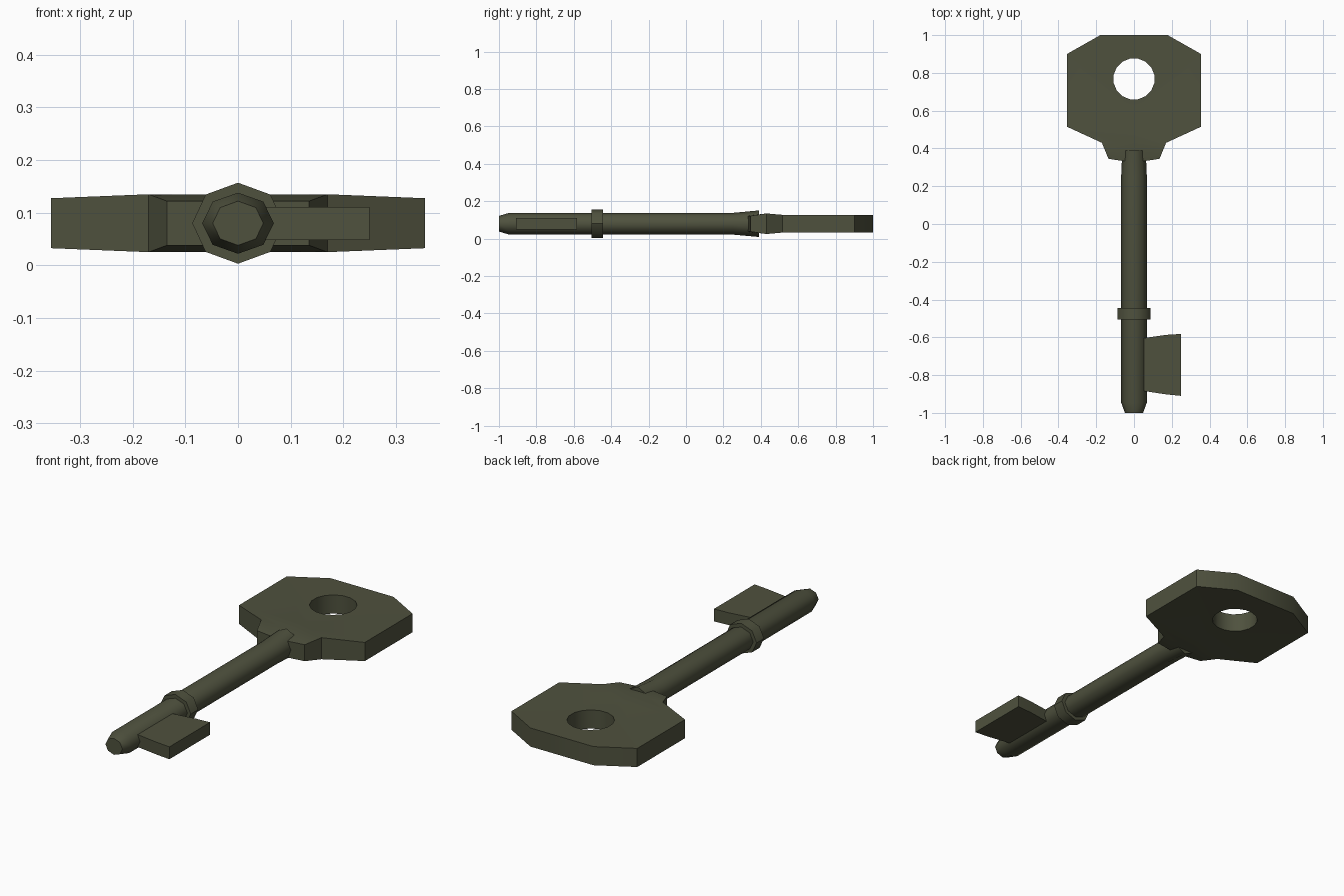
import bpy
from math import sin, cos, pi, radians

MID = 0.08  # height of the key's centre line

if "Cube" in bpy.data.objects:
    bpy.data.objects.remove(bpy.data.objects["Cube"], do_unlink=True)

metal = bpy.data.materials.new("dark_olive_metal")
metal.use_nodes = True
colour = (0.078, 0.083, 0.048, 1)
metal.diffuse_color = colour
metal.node_tree.nodes["Principled BSDF"].inputs["Base Color"].default_value = colour


def activate(obj):
    bpy.ops.object.select_all(action="DESELECT")
    obj.select_set(True)
    bpy.context.view_layer.objects.active = obj


def smooth(obj, angle):
    activate(obj)
    bpy.ops.object.shade_smooth_by_angle(angle=radians(angle))


def loft(name, rings):
    """Skin a list of equal closed rings and cap both ends."""
    n = len(rings[0])
    verts = [v for ring in rings for v in ring]
    faces = [tuple(range(n))[::-1]]
    for r in range(len(rings) - 1):
        a, b = r * n, (r + 1) * n
        for i in range(n):
            j = (i + 1) % n
            faces.append((a + i, a + j, b + j, b + i))
    faces.append(tuple(range(len(verts) - n, len(verts))))
    mesh = bpy.data.meshes.new(name)
    mesh.from_pydata(verts, [], faces)
    activate_obj = bpy.data.objects.new(name, mesh)
    bpy.context.collection.objects.link(activate_obj)
    mesh.materials.append(metal)
    activate(activate_obj)
    bpy.ops.object.mode_set(mode="EDIT")
    bpy.ops.mesh.select_all(action="SELECT")
    bpy.ops.mesh.normals_make_consistent(inside=False)
    bpy.ops.object.mode_set(mode="OBJECT")
    return activate_obj


def octagon(y, rx, rz):
    return [(rx * sin(k * pi / 4), y, MID + rz * cos(k * pi / 4)) for k in range(8)]


def slab(y, half_width, half_height, bow=0):
    """Flat six-sided section; bow shifts its middle along the key."""
    w, h = half_width, half_height
    return [(-w, y, MID - h), (0, y + bow, MID - h), (w, y, MID - h),
            (w, y, MID + h), (0, y + bow, MID + h), (-w, y, MID + h)]


# Round shaft with a tapered tip, flaring where it enters the bow
shaft = loft("shaft", [octagon(-1.0, 0.048, 0.042), octagon(-0.945, 0.068, 0.058),
                       octagon(0.25, 0.068, 0.058), octagon(0.39, 0.062, 0.071)])
smooth(shaft, 50)

# Collar ring
collar = loft("collar", [octagon(-0.505, 0.087, 0.077), octagon(-0.445, 0.087, 0.077)])
smooth(collar, 50)

# Bow plate, thickest at the shoulder
bow_plate = loft("bow_plate", [slab(0.345, 0.135, 0.042, -0.02), slab(0.43, 0.17, 0.055),
                               slab(0.515, 0.355, 0.0475), slab(0.9, 0.355, 0.0475),
                               slab(1.0, 0.178, 0.0475)])

# Round hole through the bow
bpy.ops.mesh.primitive_cylinder_add(vertices=16, radius=0.11, depth=0.5,
                                    location=(0, 0.768, MID), rotation=(0, 0, pi / 16))
cutter = bpy.context.object
cutter.name = "hole_cutter"
cutter.hide_render = True
cutter.data.materials.append(metal)
cut = bow_plate.modifiers.new("hole", "BOOLEAN")
cut.operation = "DIFFERENCE"
cut.solver = "EXACT"
cut.object = cutter
activate(bow_plate)
bpy.ops.object.modifier_apply(modifier="hole")
bpy.data.objects.remove(cutter, do_unlink=True)
smooth(bow_plate, 30)

# Bit, widening slightly away from the shaft
bit = loft("bit", [[(x, front, 0.048), (x, back, 0.048), (x, back, 0.111), (x, front, 0.111)]
                   for x, front, back in ((0.0, -0.88, -0.608), (0.065, -0.886, -0.602),
                                          (0.17, -0.902, -0.587), (0.25, -0.91, -0.582))])
smooth(bit, 30)
